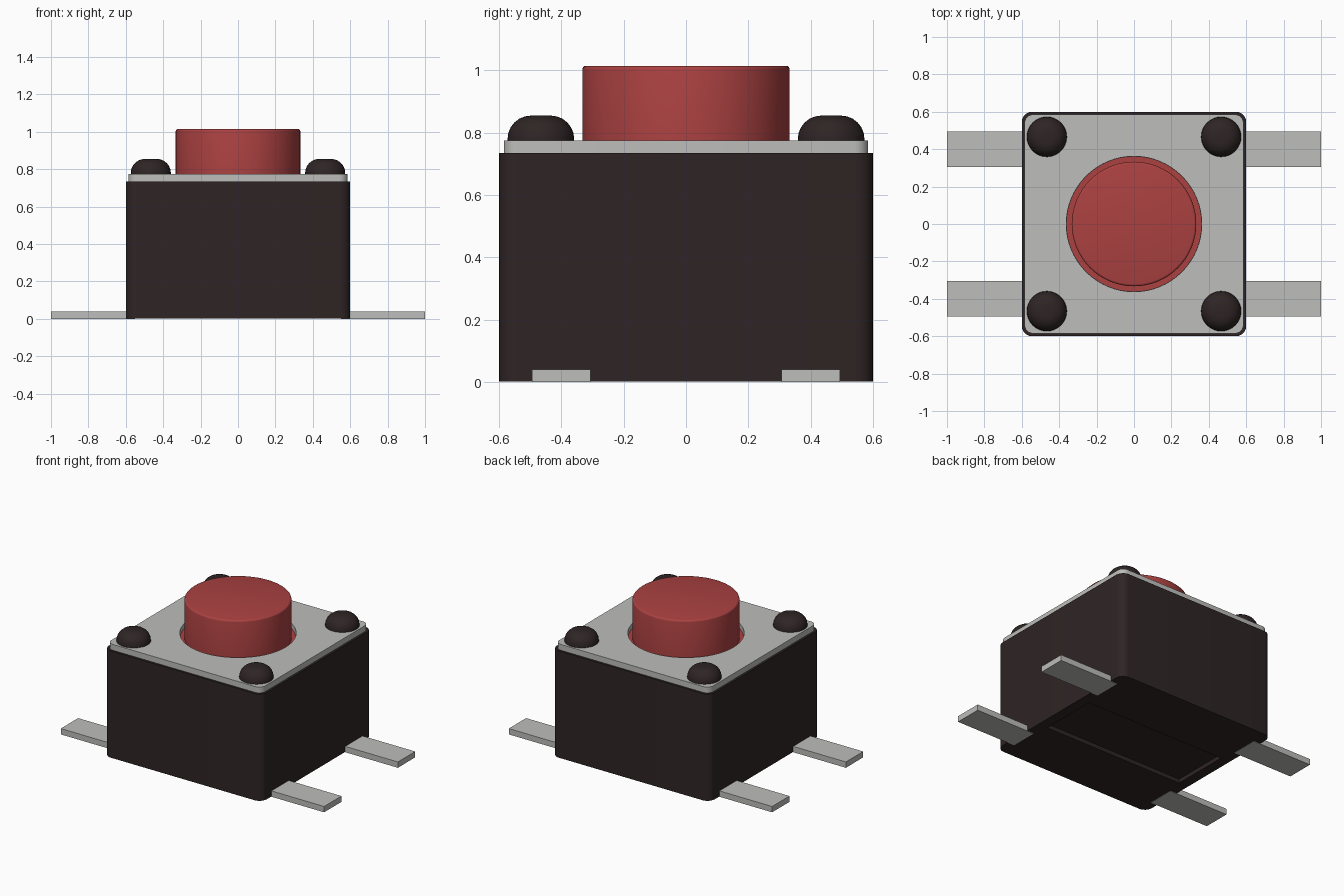
import bpy, bmesh, math

if "Cube" in bpy.data.objects:
    bpy.data.objects.remove(bpy.data.objects["Cube"], do_unlink=True)


def material(name, colour):
    m = bpy.data.materials.new(name)
    m.use_nodes = True
    rgba = (*colour, 1)
    m.diffuse_color = rgba
    m.node_tree.nodes["Principled BSDF"].inputs["Base Color"].default_value = rgba
    return m


dark = material("dark plastic", (0.028, 0.018, 0.018))
metal = material("grey metal", (0.51, 0.51, 0.50))
red = material("red plastic", (0.41, 0.053, 0.053))


def finish(name, bm, mat):
    bmesh.ops.recalc_face_normals(bm, faces=bm.faces[:])
    mesh = bpy.data.meshes.new(name)
    bm.to_mesh(mesh)
    bm.free()
    mesh.materials.append(mat)
    ob = bpy.data.objects.new(name, mesh)
    bpy.context.collection.objects.link(ob)
    return ob


def box(name, x, y, z, mat, radius=0):
    """Box from (low, high) ranges, with optional rounded vertical edges."""
    bm = bmesh.new()
    bmesh.ops.create_cube(bm, size=1)
    for v in bm.verts:
        v.co = [r[0] if c < 0 else r[1] for c, r in zip(v.co, (x, y, z))]
    if radius:
        upright = [e for e in bm.edges
                   if abs(e.verts[0].co.z - e.verts[1].co.z) > 0.01]
        bmesh.ops.bevel(bm, geom=upright, offset=radius, segments=6,
                        profile=0.5, affect="EDGES")
    return finish(name, bm, mat)


def disc(name, centre, radius, z, mat, sides, rounding=0, segments=1):
    """Upright cylinder with an optional rounded top rim."""
    bm = bmesh.new()
    bmesh.ops.create_cone(bm, cap_ends=True, segments=sides, radius1=radius,
                          radius2=radius, depth=z[1] - z[0])
    bmesh.ops.translate(bm, verts=bm.verts[:], vec=(*centre, sum(z) / 2))
    if rounding:
        rim = [e for e in bm.edges if all(v.co.z > z[1] - 1e-4 for v in e.verts)]
        bmesh.ops.bevel(bm, geom=rim, offset=rounding, segments=segments,
                        profile=0.5, affect="EDGES")
    return finish(name, bm, mat)


def activate(ob):
    bpy.ops.object.select_all(action="DESELECT")
    ob.select_set(True)
    bpy.context.view_layer.objects.active = ob


def cut(ob, cutter):
    cutter.hide_render = True
    mod = ob.modifiers.new("cut", "BOOLEAN")
    mod.operation = "DIFFERENCE"
    mod.solver = "EXACT"
    mod.object = cutter
    activate(ob)
    bpy.ops.object.modifier_apply(modifier=mod.name)
    bpy.data.objects.remove(cutter, do_unlink=True)


# Housing with a shallow pocket underneath
body = box("body", (-0.6, 0.6), (-0.6, 0.6), (0.002, 0.735), dark, 0.055)
cut(body, box("pocket_cutter", (-0.53, 0.53), (-0.2, 0.2), (-0.1, 0.03), dark))

# Metal cover with a round opening
cover = box("cover_plate", (-0.585, 0.585), (-0.585, 0.585),
            (0.735, 0.775), metal, 0.045)
cut(cover, disc("opening_cutter", (0, 0), 0.362, (0.6, 0.9), metal, 64))

# Push button and the flange seen in the opening
button = disc("button", (0, 0), 0.333, (0.735, 1.015), red, 64, 0.012, 3)
flange = disc("button_flange", (0, 0), 0.36, (0.7, 0.743), red, 64)
smooth = [body, cover, button, flange]

# Rivet posts and flat leads at each corner
for sx, side in ((1, "left"), (-1, "right")):
    for sy, end in ((1, "back"), (-1, "front")):
        smooth.append(disc(f"rivet_{end}_{side}", (sx * 0.466, sy * 0.466),
                           0.107, (0.735, 0.855), dark, 32, 0.075, 6))
        box(f"lead_{end}_{side}", sorted((sx * 0.55, sx)),
            sorted((sy * 0.306, sy * 0.494)), (0, 0.04), metal)

for ob in smooth:
    activate(ob)
    bpy.ops.object.shade_smooth_by_angle(angle=math.radians(35))
